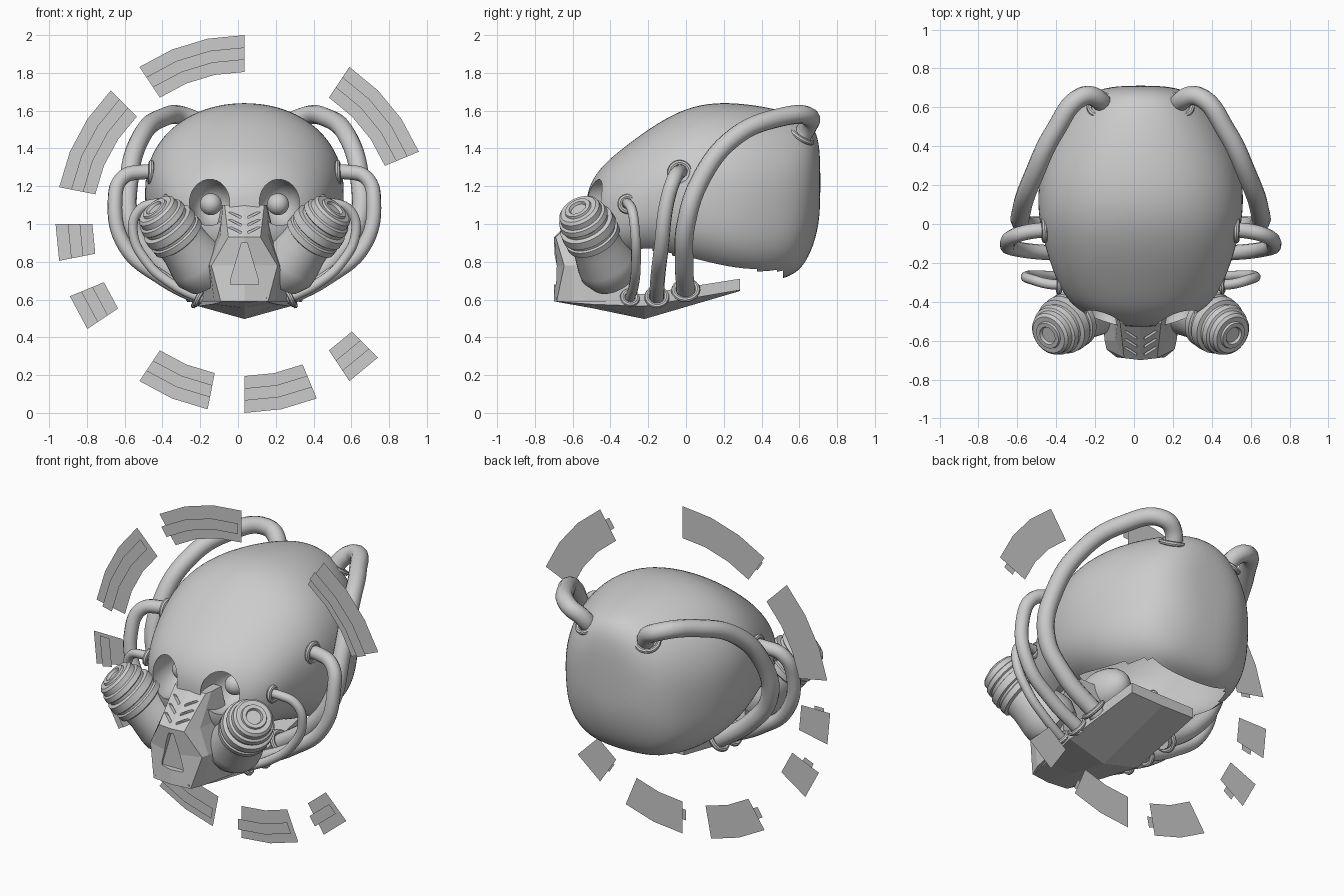
import bpy, bmesh, math
from mathutils import Vector, Matrix

if "Cube" in bpy.data.objects:
    bpy.data.objects.remove(bpy.data.objects["Cube"])

CX = 0.034  # the head's plane of symmetry


def activate(o):
    bpy.ops.object.select_all(action='DESELECT')
    bpy.context.view_layer.objects.active = o
    o.select_set(True)


def finish(name, bm, smooth=None):
    bmesh.ops.recalc_face_normals(bm, faces=bm.faces)
    me = bpy.data.meshes.new(name)
    bm.to_mesh(me)
    bm.free()
    o = bpy.data.objects.new(name, me)
    bpy.context.collection.objects.link(o)
    if smooth:
        activate(o)
        bpy.ops.object.shade_smooth_by_angle(angle=math.radians(smooth))
    return o


def loft(name, rings, smooth=None):
    bm = bmesh.new()
    vs = [[bm.verts.new(p) for p in r] for r in rings]
    n = len(rings[0])
    for a, b in zip(vs, vs[1:]):
        for i in range(n):
            bm.faces.new((a[i], a[(i + 1) % n], b[(i + 1) % n], b[i]))
    bm.faces.new(vs[0])
    bm.faces.new(vs[-1])
    return finish(name, bm, smooth)


def apply_mods(o):
    activate(o)
    for m in list(o.modifiers):
        bpy.ops.object.modifier_apply(modifier=m.name)


def cut(o, cutters):
    for c in cutters:
        m = o.modifiers.new('cut', 'BOOLEAN')
        m.operation, m.solver, m.object = 'DIFFERENCE', 'EXACT', c
    apply_mods(o)
    for c in cutters:
        bpy.data.objects.remove(c, do_unlink=True)


def ball(name, loc, scale, seg=32):
    bm = bmesh.new()
    bmesh.ops.create_uvsphere(bm, u_segments=seg, v_segments=seg // 2, radius=1,
                              matrix=Matrix.Translation(loc) @ Matrix.Diagonal((*scale, 1)))
    return finish(name, bm, 40)


def lathe(name, profile, pos, axis, seg=40):
    bm = bmesh.new()
    vs = [bm.verts.new((r, 0, t)) for r, t in profile]
    es = [bm.edges.new(e) for e in zip(vs, vs[1:])]
    bmesh.ops.spin(bm, geom=vs + es, cent=(0, 0, 0), axis=(0, 0, 1),
                   angle=2 * math.pi, steps=seg)
    bmesh.ops.remove_doubles(bm, verts=bm.verts, dist=1e-4)
    q = Vector(axis).to_track_quat('Z', 'Y').to_matrix().to_4x4()
    bm.transform(Matrix.Translation(pos) @ q)
    return finish(name, bm, 35)


# Skull: superelliptic sections from back to front (y, half width, bottom, top)
skull_sections = [
    (.712, .10, 1.08, 1.36), (.695, .21, .95, 1.48), (.65, .305, .82, 1.545),
    (.58, .38, .73, 1.58), (.45, .455, .695, 1.615), (.3, .51, .695, 1.638),
    (.15, .53, .725, 1.644), (0, .52, .77, 1.615), (-.15, .48, .80, 1.535),
    (-.27, .44, .80, 1.45), (-.38, .385, .80, 1.365), (-.45, .31, .83, 1.30),
    (-.505, .20, .89, 1.22), (-.53, .08, .96, 1.13)]


def spow(v, e):
    return math.copysign(abs(v) ** e, v)


rings = []
for y, w, zb, zt in skull_sections:
    ring = []
    for i in range(24):
        a = 2 * math.pi * i / 24
        e = .95 if i <= 12 else (.66 if -.1 < y < .6 else .8)  # rounder dome, squarer underside
        ring.append((CX + w * 1.01 * spow(math.cos(a), e), y,
                     (zb + zt) / 2 + (zt - zb) / 2 * 1.01 * spow(math.sin(a), e)))
    rings.append(ring)
skull = loft('skull', rings)
skull.modifiers.new('smooth', 'SUBSURF').levels = 2
apply_mods(skull)
cut(skull, [ball('socket_cutter', (CX + s * .178, -.43, 1.11), (.115, .19, .128)) for s in (1, -1)])
bm = bmesh.new()  # open underside of the shell
bm.from_mesh(skull.data)
bmesh.ops.delete(bm, context='FACES', geom=[
    f for f in bm.faces if f.normal.z < -.85 and f.calc_center_median().z < .87
    and f.calc_center_median().y < .52])
bm.to_mesh(skull.data)
bm.free()
activate(skull)
bpy.ops.object.shade_smooth_by_angle(angle=math.radians(40))


# Face mask: faceted sections, each a half outline (offset, y) at height z
def mirrored(half, z):
    pts = [(CX + u, y, z) for u, y in half]
    return pts + [(CX - u, y, z) for u, y in reversed(half) if u > 0]


mask = loft('face_mask', [
    mirrored([(0, -.525), (.105, -.51), (.115, -.47), (.12, -.38)], 1.10),
    mirrored([(0, -.70), (.085, -.69), (.13, -.6), (.16, -.38)], .93),
    mirrored([(0, -.70), (.175, -.645), (.185, -.6), (.21, -.33)], .78),
    mirrored([(0, -.70), (.125, -.685), (.16, -.6), (.23, -.28)], .59)])
cutters = []
for s in (1, -1):
    for z in (1.05, 1.01, .97):  # chevron vents
        bm = bmesh.new()
        bmesh.ops.create_cube(bm, size=1, matrix=Matrix.Translation(
            (CX + s * .05, -.525 - (1.1 - z) * 1.03, z)) @ Matrix.Rotation(-s * .45, 4, 'Y')
            @ Matrix.Diagonal((.072, .05, .011, 1)))
        cutters.append(finish('vent_cutter', bm))
tri = [(-.015, .90), (.015, .90), (.075, .70), (.075, .68), (-.075, .68), (-.075, .70)]
cutters.append(loft('window_cutter', [[(CX + u, y, z) for u, z in tri] for y in (-.8, -.665)]))
cut(mask, cutters)

# Jaw plate: keeled chin running back under the skull
jaw = []
for y, w, top, side, keel in [(-.685, .115, .61, .589, .588), (-.5, .17, .63, .575, .555),
                              (-.22, .245, .63, .565, .497), (.285, .22, .71, .65, .645)]:
    jaw.append([(CX - w, y, top), (CX + w, y, top), (CX + w, y, side),
                (CX, y, keel), (CX - w, y, side)])
loft('jaw_plate', jaw)

# Eyes, filter canisters and hoses on both sides
canister = [(0, -.015), (.042, -.015), (.048, 0), (.07, 0), (.074, -.012), (.1, -.012),
            (.114, -.025), (.117, -.055), (.13, -.062), (.136, -.09), (.127, -.097),
            (.127, -.115), (.148, -.122), (.152, -.165), (.14, -.172), (.14, -.185),
            (.15, -.192), (.15, -.225), (.132, -.235), (.136, -.29), (.156, -.39),
            (.16, -.44), (.13, -.51), (0, -.54)]
hoses = {
    'large_hose': (.05, [(.185, .57, 1.40), (.215, .64, 1.51), (.30, .655, 1.565),
                         (.44, .48, 1.56), (.55, .25, 1.455), (.61, .08, 1.24),
                         (.60, .0, 1.0), (.46, -.01, .8), (.23, 0, .63)]),
    'medium_hose': (.039, [(.43, -.03, 1.27), (.54, -.035, 1.275), (.645, -.06, 1.245),
                           (.685, -.1, 1.12), (.63, -.13, .88), (.43, -.15, .71),
                           (.22, -.155, .60)]),
    'small_hose': (.026, [(.36, -.31, 1.10), (.46, -.31, 1.11), (.56, -.285, 1.07),
                          (.59, -.27, .96), (.51, -.265, .79), (.38, -.275, .68),
                          (.22, -.30, .60)])}


def hose(name, pts, r):
    cu = bpy.data.curves.new(name, 'CURVE')
    cu.dimensions = '3D'
    cu.bevel_depth, cu.bevel_resolution, cu.resolution_u = r, 4, 8
    sp = cu.splines.new('BEZIER')
    sp.bezier_points.add(len(pts) - 1)
    for b, p in zip(sp.bezier_points, pts):
        b.co = p
        b.handle_left_type = b.handle_right_type = 'AUTO'
    o = bpy.data.objects.new(name, cu)
    bpy.context.collection.objects.link(o)
    activate(o)
    bpy.ops.object.convert(target='MESH')
    bpy.ops.object.shade_smooth_by_angle(angle=math.radians(40))


for s, side in ((1, 'right'), (-1, 'left')):
    ball(side + '_eye', (CX + s * .178, -.33, 1.105), (.058,) * 3)
    lathe(side + '_filter_canister', canister, (CX + s * .48, -.575, 1.087), (s * .58, -.38, .72))
    for name, (r, path) in hoses.items():
        pts = [Vector((CX + s * u, y, z)) for u, y, z in path]
        hose(side + '_' + name, pts, r)
        # port collars where the hose meets skull and jaw
        collar = [(r + .013 + .014 * math.cos(a), .014 * math.sin(a))
                  for a in (math.pi / 4 * i for i in range(9))]
        for a, b, k in ((pts[0], pts[1], .6), (pts[-1], pts[-2], .12)):
            lathe(side + '_' + name + '_collar', collar, a.lerp(b, k), b - a, 24)

# Broken halo of flat plates, each with a narrower strip in front (units of 11.25 degrees)
for i, (a, n) in enumerate([(2, 3), (8, 3), (12, 3), (16, 1), (18, 1), (21, 2), (24, 2), (27, 1)]):
    for part, r0, r1, y in (('plate', .805, 1.0, -.013), ('strip', .87, .935, -.048)):
        bm = bmesh.new()
        prev = None
        for k in range(a, a + n + 1):
            t = math.radians(k * 11.25)
            cur = [bm.verts.new((CX + r * math.cos(t), y, 1 + r * math.sin(t))) for r in (r0, r1)]
            if prev:
                bm.faces.new((prev[0], prev[1], cur[1], cur[0]))
            prev = cur
        finish(f'halo_{part}_{i + 1}', bm)
